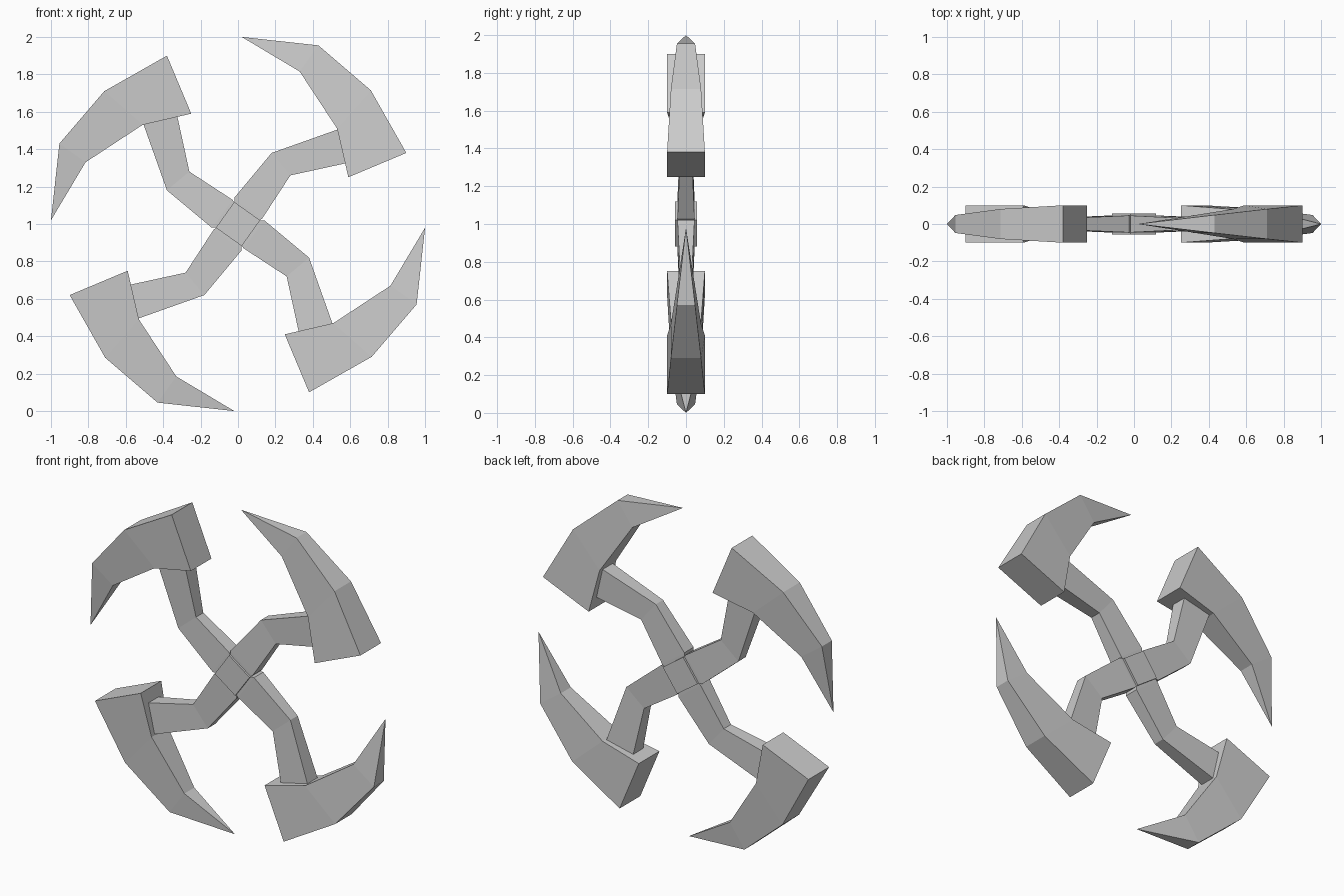
import bpy, bmesh
from mathutils import Matrix, Vector

if "Cube" in bpy.data.objects:
    bpy.data.objects.remove(bpy.data.objects["Cube"])

CENTRE = Vector((0, 0, 1))


def loft(name, sections, turn, tip=None):
    """Skin rectangular sections (outer xz, inner xz, half depth), optionally to a point."""
    bm = bmesh.new()
    rings = []
    for (ox, oz), (ix, iz), h in sections:
        pts = [(ox, -h, oz), (ix, -h, iz), (ix, h, iz), (ox, h, oz)]
        rings.append([bm.verts.new(p) for p in pts])
    for a, b in zip(rings, rings[1:]):
        for i in range(4):
            j = (i + 1) % 4
            bm.faces.new((a[i], a[j], b[j], b[i]))
    bm.faces.new(rings[0][::-1])
    if tip:
        t = bm.verts.new((tip[0], 0, tip[1]))
        for i in range(4):
            bm.faces.new((rings[-1][i], rings[-1][(i + 1) % 4], t))
    else:
        bm.faces.new(rings[-1])
    bmesh.ops.recalc_face_normals(bm, faces=bm.faces)
    # quarter turns about the hub axis
    rot = Matrix.Rotation(turn * 1.5707963268, 4, 'Y')
    bm.transform(Matrix.Translation(CENTRE) @ rot)
    me = bpy.data.meshes.new(name)
    bm.to_mesh(me)
    bm.free()
    ob = bpy.data.objects.new(name, me)
    bpy.context.collection.objects.link(ob)
    return ob


# bent arm from hub to blade, and curved blade tapering to a point
arm = [((-0.02, 0.115), (0.115, 0.02), 0.045),
       ((-0.02, 0.14), (0.13, 0.03), 0.045),
       ((0.18, 0.38), (0.28, 0.26), 0.035),
       ((0.56, 0.515), (0.61, 0.332), 0.05)]
blade = [((0.90, 0.38), (0.59, 0.25), 0.10),
         ((0.71, 0.715), (0.53, 0.51), 0.08),
         ((0.43, 0.955), (0.33, 0.815), 0.048)]

for k in range(4):
    loft(f"arm_{k + 1}", arm, k)
    loft(f"blade_{k + 1}", blade, k, tip=(0.02, 1.0))

# square centre hub
loft("hub", [((-0.02, 0.118), (0.118, 0.02), 0.057),
             ((-0.118, -0.02), (0.02, -0.118), 0.057)], 0)
